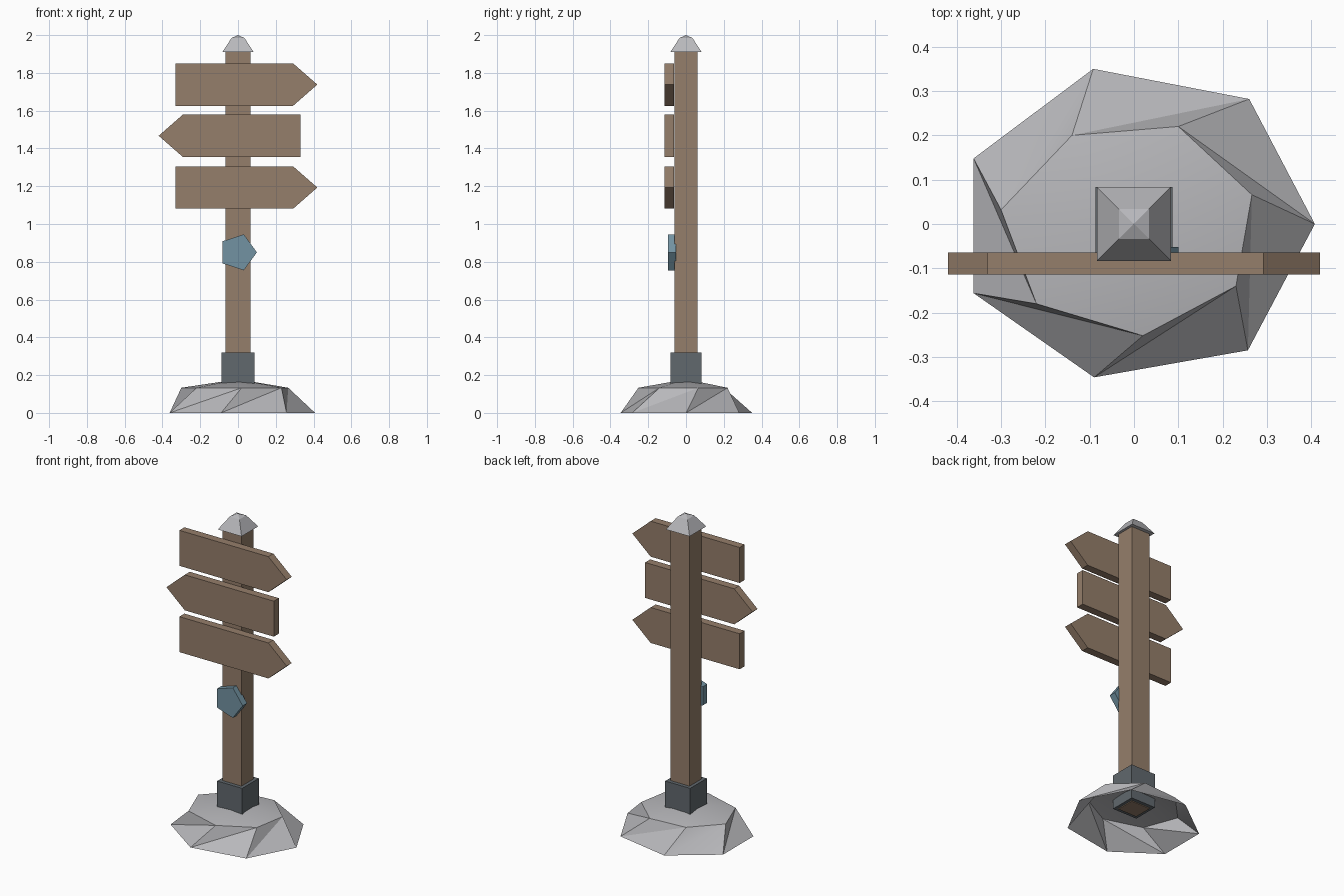
import bpy
import bmesh
from math import cos, sin, radians, tau

if "Cube" in bpy.data.objects:
    bpy.data.objects.remove(bpy.data.objects["Cube"])


def material(name, rgb):
    mat = bpy.data.materials.new(name)
    mat.use_nodes = True
    mat.diffuse_color = (*rgb, 1)
    mat.node_tree.nodes["Principled BSDF"].inputs["Base Color"].default_value = (*rgb, 1)
    return mat


wood = material("warm wood", (0.30, 0.21, 0.145))
stone = material("pale stone", (0.48, 0.48, 0.50))
slate = material("dark slate", (0.12, 0.14, 0.155))
blue = material("dusty blue", (0.17, 0.29, 0.36))


def finish(name, bm, mat):
    bmesh.ops.recalc_face_normals(bm, faces=bm.faces)
    mesh = bpy.data.meshes.new(name)
    bm.to_mesh(mesh)
    bm.free()
    mesh.materials.append(mat)
    obj = bpy.data.objects.new(name, mesh)
    bpy.context.collection.objects.link(obj)
    return obj


def box(name, half_x, half_y, low, high, mat):
    bm = bmesh.new()
    bmesh.ops.create_cube(bm, size=2)
    for v in bm.verts:
        v.co.x *= half_x
        v.co.y *= half_y
        v.co.z = high if v.co.z > 0 else low
    return finish(name, bm, mat)


def plate(name, outline, front, back, mat):
    """Extrude an x-z outline along y."""
    bm = bmesh.new()
    face = bm.faces.new([bm.verts.new((x, front, z)) for x, z in outline])
    moved = bmesh.ops.extrude_face_region(bm, geom=[face], use_keep_orig=True)["geom"]
    for v in moved:
        if isinstance(v, bmesh.types.BMVert):
            v.co.y = back
    return finish(name, bm, mat)


# Post and its footing collar
box("post", 0.067, 0.06, 0.095, 1.93, wood)
box("post_collar", 0.087, 0.083, 0.10, 0.32, slate)

# Arrow boards, alternating direction
for name, side, z in (("lower_sign", 1, 1.193), ("middle_sign", -1, 1.467), ("upper_sign", 1, 1.738)):
    h = 0.112
    outline = [(-0.33, -h), (0.292, -h), (0.42, 0), (0.292, h), (-0.33, h)]
    plate(name, [(side * x, z + dz) for x, dz in outline], -0.114, -0.064, wood)

# Five-sided badge
plate("badge", [(0.1 * cos(i * tau / 5), 0.85 + 0.1 * sin(i * tau / 5)) for i in range(5)],
      -0.096, -0.052, blue)

# Four-sided domed cap
bm = bmesh.new()
corners = ((-1, -1), (1, -1), (1, 1), (-1, 1))
rim, shoulder = [[bm.verts.new((r * x, r * y, z)) for x, y in corners]
                 for r, z in ((0.083, 1.91), (0.034, 1.985))]
tip = bm.verts.new((0, 0, 2.0))
bm.faces.new(rim)
for i in range(4):
    j = (i + 1) % 4
    bm.faces.new((rim[i], rim[j], shoulder[j], shoulder[i]))
    bm.faces.new((shoulder[i], shoulder[j], tip))
finish("post_cap", bm, stone)

# Twisted seven-sided rock mound, open underneath
bm = bmesh.new()
foot_xy = [(0.408, 0), (0.26, 0.282), (-0.092, 0.35), (-0.362, 0.148),
           (-0.362, -0.156), (-0.09, -0.346), (0.257, -0.285)]
ring_xy = [(0.266, 0.066), (0.10, 0.22), (-0.14, 0.20), (-0.30, 0.032),
           (-0.22, -0.18), (0.02, -0.252), (0.23, -0.14)]
foot = [bm.verts.new((x, y, 0)) for x, y in foot_xy]
ring = [bm.verts.new((x, y, 0.133)) for x, y in ring_xy]
peak = bm.verts.new((0, 0, 0.178))
for i in range(7):
    j = (i + 1) % 7
    bm.faces.new((foot[i], foot[j], ring[j]))
    bm.faces.new((foot[i], ring[j], ring[i]))
    bm.faces.new((ring[i], ring[j], peak))
mound = finish("rock_mound", bm, stone)
bpy.ops.object.select_all(action="DESELECT")
mound.select_set(True)
bpy.context.view_layer.objects.active = mound
bpy.ops.object.shade_smooth_by_angle(angle=radians(30))
